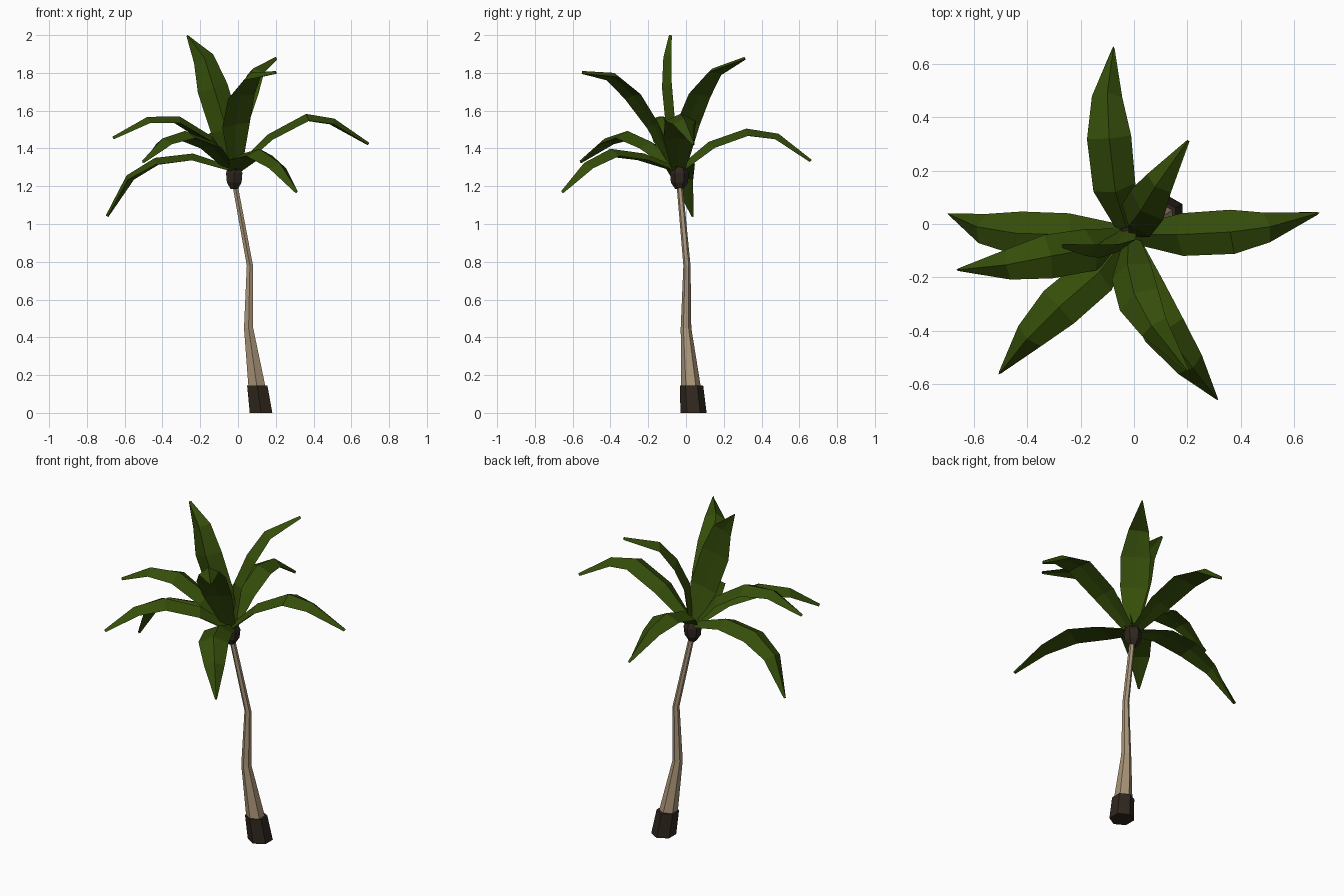
import bpy
import bmesh
import math
from mathutils import Vector

if "Cube" in bpy.data.objects:
    bpy.data.objects.remove(bpy.data.objects["Cube"], do_unlink=True)


def make_material(name, rgb):
    m = bpy.data.materials.new(name)
    m.use_nodes = True
    m.diffuse_color = (*rgb, 1)
    m.node_tree.nodes["Principled BSDF"].inputs["Base Color"].default_value = (*rgb, 1)
    return m


LEAF = make_material("leaf green", (0.036, 0.076, 0.003))
BARK = make_material("pale bark", (0.40, 0.30, 0.19))
DARK = make_material("dark bark", (0.029, 0.020, 0.013))


def loft(name, rings, material):
    """Skin a list of equal-length point rings and cap both ends."""
    bm = bmesh.new()
    loops = [[bm.verts.new(p) for p in ring] for ring in rings]
    n = len(loops[0])
    for a, b in zip(loops, loops[1:]):
        for i in range(n):
            j = (i + 1) % n
            bm.faces.new((a[i], a[j], b[j], b[i]))
    bm.faces.new(loops[0][::-1])
    bm.faces.new(loops[-1])
    bmesh.ops.recalc_face_normals(bm, faces=bm.faces)
    mesh = bpy.data.meshes.new(name)
    bm.to_mesh(mesh)
    bm.free()
    mesh.materials.append(material)
    obj = bpy.data.objects.new(name, mesh)
    bpy.context.collection.objects.link(obj)
    return obj


def stem(name, sections, material, sides=6):
    """Tapered prism through (x, y, z, radius) sections."""
    rings = []
    for x, y, z, r in sections:
        angles = [math.tau * (i + 0.5) / sides for i in range(sides)]
        rings.append([(x + r * math.cos(a), y + r * math.sin(a), z) for a in angles])
    return loft(name, rings, material)


# Trunk, root collar and crown bud
stem("trunk", [(0.1, 0.026, 0.14, 0.052), (0.056, 0, 0.45, 0.028),
               (0.063, 0.005, 0.78, 0.019), (-0.018, -0.035, 1.22, 0.016)], BARK)
stem("root_collar", [(0.122, 0.04, 0, 0.069), (0.102, 0.029, 0.145, 0.062)], DARK)
stem("crown_bud", [(-0.02, -0.035, 1.185, 0.022), (-0.02, -0.035, 1.22, 0.045),
                   (-0.02, -0.035, 1.27, 0.05), (-0.02, -0.035, 1.32, 0.028)], DARK)

# Fronds: a ridged blade swept along a bending midrib
ROOT = (-0.02, -0.04, 1.3)
WIDTHS = (0.034, 0.08, 0.083, 0.057, 0.005)
DEPTHS = (0.025, 0.036, 0.038, 0.033, 0.015)
UP = Vector((0, 0, 1))


def frond(name, path, facing=UP):
    pts = [Vector(p) for p in (ROOT, *path)]
    rings = []
    for i, (p, w, d) in enumerate(zip(pts, WIDTHS, DEPTHS)):
        tangent = (pts[min(i + 1, 4)] - pts[max(i - 1, 0)]).normalized()
        side = tangent.cross(facing).normalized()
        normal = side.cross(tangent)
        low = p - normal * d
        rings.append([p, low + side * w, p - normal * d * 0.8, low - side * w])
    return loft(name, rings, LEAF)


frond("left_frond", [(0.16, -0.04, 1.475), (0.36, -0.03, 1.583),
                     (0.51, -0.01, 1.558), (0.695, 0.042, 1.43)])
frond("back_frond", [(-0.07, 0.12, 1.435), (-0.093, 0.32, 1.505),
                     (-0.1, 0.49, 1.478), (-0.076, 0.665, 1.34)])
frond("back_left_raised_frond", [(-0.02, -0.01, 1.54), (0.025, 0.05, 1.7),
                                 (0.08, 0.14, 1.823), (0.2, 0.31, 1.885)],
      Vector((-0.15, 0, 1)))
frond("right_drooping_frond", [(-0.24, -0.04, 1.373), (-0.44, -0.035, 1.35),
                               (-0.59, -0.01, 1.257), (-0.7, 0.04, 1.045)])
frond("right_frond", [(-0.14, -0.09, 1.465), (-0.31, -0.12, 1.57),
                      (-0.48, -0.153, 1.567), (-0.665, -0.172, 1.462)])
frond("front_right_frond", [(-0.13, -0.18, 1.433), (-0.28, -0.31, 1.493),
                            (-0.4, -0.43, 1.453), (-0.507, -0.563, 1.335)])
frond("front_left_drooping_frond", [(0.025, -0.22, 1.373), (0.115, -0.4, 1.398),
                                    (0.22, -0.54, 1.323), (0.315, -0.66, 1.175)])
frond("front_raised_frond", [(-0.025, -0.15, 1.54), (0, -0.26, 1.7),
                             (0.065, -0.38, 1.8), (0.2, -0.55, 1.81)],
      Vector((-0.18, 0, 1)))
frond("upright_frond", [(-0.06, -0.105, 1.5), (-0.128, -0.127, 1.72),
                        (-0.178, -0.12, 1.88), (-0.268, -0.09, 2.0)],
      Vector((0.15, -1, 0.1)))
